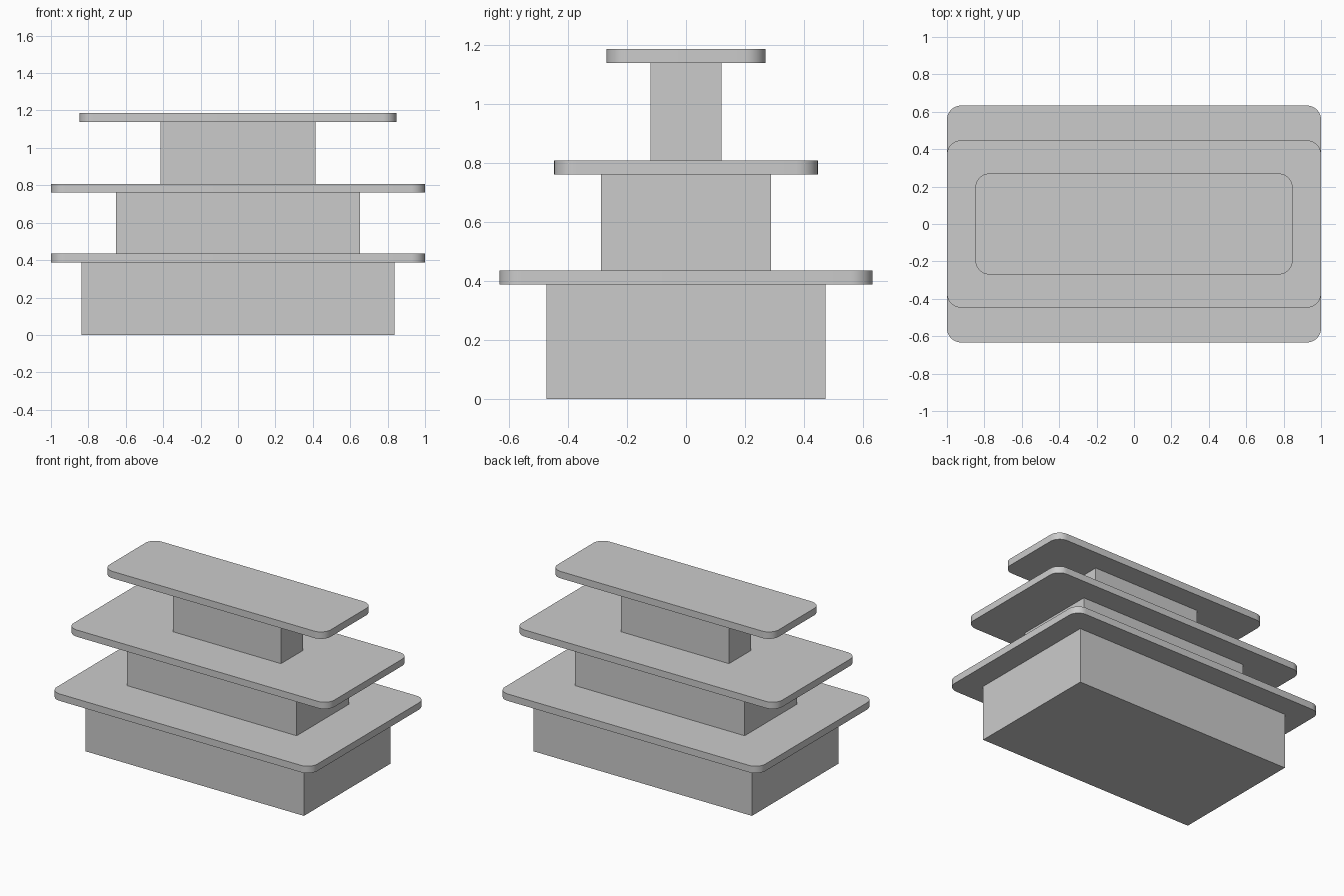
import bpy, bmesh
from math import sin, cos, pi, radians

if "Cube" in bpy.data.objects:
    bpy.data.objects.remove(bpy.data.objects["Cube"])


def prism(name, outline, z0, z1):
    """Extrude a flat outline from z0 up to z1."""
    bm = bmesh.new()
    base = bm.faces.new([bm.verts.new((x, y, z0)) for x, y in outline])
    top = bmesh.ops.extrude_face_region(bm, geom=[base], use_keep_orig=True)["geom"]
    verts = [g for g in top if isinstance(g, bmesh.types.BMVert)]
    bmesh.ops.translate(bm, verts=verts, vec=(0, 0, z1 - z0))
    bmesh.ops.recalc_face_normals(bm, faces=bm.faces)
    mesh = bpy.data.meshes.new(name)
    bm.to_mesh(mesh)
    bm.free()
    obj = bpy.data.objects.new(name, mesh)
    bpy.context.collection.objects.link(obj)
    return obj


def rectangle(hx, hy):
    return [(-hx, -hy), (hx, -hy), (hx, hy), (-hx, hy)]


def rounded_rectangle(hx, hy, r=0.075, steps=10):
    points = []
    for i, (sx, sy) in enumerate([(1, 1), (-1, 1), (-1, -1), (1, -1)]):
        for k in range(steps + 1):
            a = (i + k / steps) * pi / 2
            points.append((sx * (hx - r) + r * cos(a), sy * (hy - r) + r * sin(a)))
    return points


# Each tier: name, block half sizes, slab half sizes, block bottom, slab bottom, slab top
tiers = [
    ("lower", (0.838, 0.474), (1.0, 0.633), 0.0, 0.387, 0.435),
    ("middle", (0.652, 0.288), (1.0, 0.447), 0.435, 0.761, 0.808),
    ("upper", (0.415, 0.121), (0.848, 0.27), 0.808, 1.139, 1.187),
]

for name, block, slab, z0, z1, z2 in tiers:
    # Square-cornered wall block
    prism(name + "_block", rectangle(*block), z0, z1)
    # Overhanging slab with rounded corners
    obj = prism(name + "_slab", rounded_rectangle(*slab), z1, z2)
    bpy.ops.object.select_all(action="DESELECT")
    obj.select_set(True)
    bpy.context.view_layer.objects.active = obj
    bpy.ops.object.shade_smooth_by_angle(angle=radians(30))
